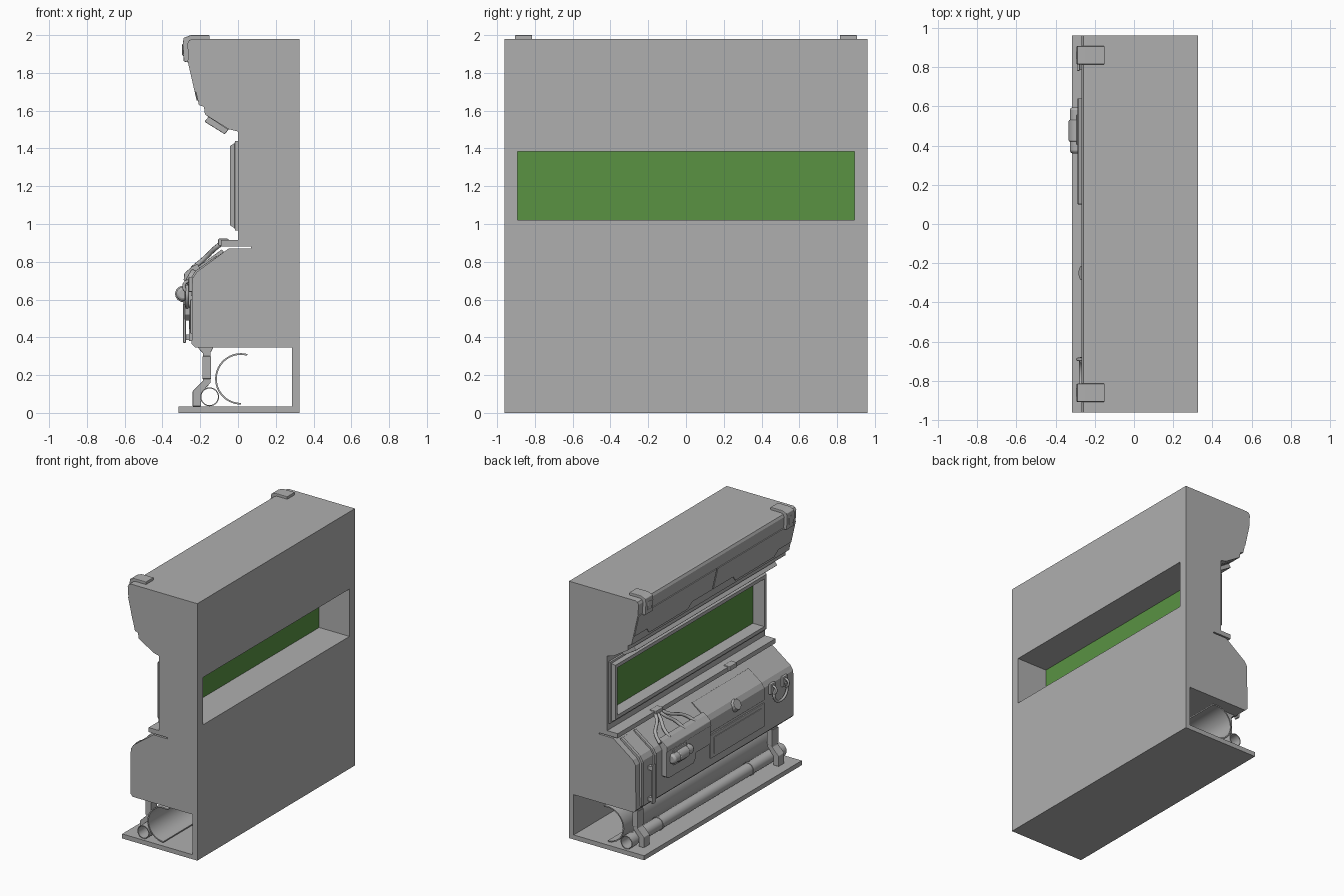
import bpy, bmesh, math
from mathutils import Vector

if "Cube" in bpy.data.objects:
    bpy.data.objects.remove(bpy.data.objects["Cube"])


def material(name, color):
    m = bpy.data.materials.new(name)
    m.diffuse_color = color
    m.use_nodes = True
    m.node_tree.nodes["Principled BSDF"].inputs["Base Color"].default_value = m.diffuse_color
    return m


GREY = material("dark_grey", (0.43, 0.43, 0.43, 1))
GREEN = material("green_glass", (0.10, 0.29, 0.055, 1))


def finish(bm, name, bevel=0.0, smooth=False, mat=GREY):
    bmesh.ops.recalc_face_normals(bm, faces=bm.faces[:])
    me = bpy.data.meshes.new(name)
    bm.to_mesh(me)
    bm.free()
    me.materials.append(mat)
    ob = bpy.data.objects.new(name, me)
    bpy.context.collection.objects.link(ob)
    if bevel:
        m = ob.modifiers.new("bevel", "BEVEL")
        m.width, m.segments, m.limit_method = bevel, 2, "ANGLE"
    if smooth:
        bpy.ops.object.select_all(action="DESELECT")
        ob.select_set(True)
        bpy.context.view_layer.objects.active = ob
        bpy.ops.object.shade_smooth_by_angle()
    return ob


def slab(name, pts, offset, bevel=0.0, smooth=False, mat=GREY):
    """Polygon of 3D points extruded along a vector."""
    bm = bmesh.new()
    a = [bm.verts.new(p) for p in pts]
    b = [bm.verts.new(Vector(p) + Vector(offset)) for p in pts]
    bm.faces.new(a)
    bm.faces.new(b[::-1])
    n = len(a)
    for i in range(n):
        j = (i + 1) % n
        bm.faces.new((a[i], a[j], b[j], b[i]))
    return finish(bm, name, bevel, smooth, mat)


def prism(name, xz, y0, y1, bevel=0.0, smooth=False, mat=GREY):
    return slab(name, [(x, y0, z) for x, z in xz], (0, y1 - y0, 0), bevel, smooth, mat)


def box(name, x0, x1, y0, y1, z0, z1, bevel=0.0, mat=GREY):
    return prism(name, [(x0, z0), (x1, z0), (x1, z1), (x0, z1)], y0, y1, bevel, False, mat)


def rod(name, x, z, r, y0, y1, bevel=0.0, sides=24):
    ring = [2 * math.pi * i / sides for i in range(sides)]
    return prism(name, [(x + r * math.cos(t), z + r * math.sin(t)) for t in ring], y0, y1, bevel, True)


def lathe(name, loops, close=True, smooth=False):
    """Bridges a closed series of equal vertex loops."""
    bm = bmesh.new()
    rows = [[bm.verts.new(p) for p in loop] for loop in loops]
    for k, a in enumerate(rows):
        b = rows[(k + 1) % len(rows)]
        for i in range(len(a)):
            j = (i + 1) % len(a)
            bm.faces.new((a[i], a[j], b[j], b[i]))
    return finish(bm, name, 0, smooth)


def pipe(name, x, z, r_in, r_out, y0, y1, sides=24):
    ang = [2 * math.pi * i / sides for i in range(sides)]
    lathe(name, [[(x + r * math.cos(t), y, z + r * math.sin(t)) for t in ang]
                 for r, y in ((r_in, y0), (r_out, y0), (r_out, y1), (r_in, y1))], smooth=True)


def tube(name, pts, r):
    cu = bpy.data.curves.new(name, "CURVE")
    cu.dimensions, cu.bevel_depth, cu.bevel_resolution = "3D", r, 2
    cu.use_fill_caps, cu.resolution_u = True, 6
    cu.materials.append(GREY)
    sp = cu.splines.new("BEZIER")
    sp.bezier_points.add(len(pts) - 1)
    for bp, p in zip(sp.bezier_points, pts):
        bp.co = p
        bp.handle_left_type = bp.handle_right_type = "AUTO"
    ob = bpy.data.objects.new(name, cu)
    bpy.context.collection.objects.link(ob)
    bpy.ops.object.select_all(action="DESELECT")
    ob.select_set(True)
    bpy.context.view_layer.objects.active = ob
    bpy.ops.object.convert(target="MESH")


# wall body: one side profile with the window opening cut through
body = prism("wall_body", [
    (0.325, 0), (0.325, 1.98), (-0.24, 1.98), (-0.258, 1.973), (-0.268, 1.955), (-0.262, 1.87),
    (-0.207, 1.63), (-0.18, 1.62), (-0.175, 1.58), (-0.05, 1.502), (0, 1.49),
    (0, 0.915), (-0.09, 0.915), (-0.09, 0.88), (0.07, 0.88), (0.07, 0.87),
    (-0.05, 0.87), (-0.22, 0.745), (-0.242, 0.71), (-0.245, 0.365), (-0.225, 0.345),
    (0.285, 0.345), (0.285, 0.035), (-0.315, 0.035), (-0.315, 0)], -0.96, 0.96)
cutter = box("window_cutter", -0.2, 0.5, -0.893, 0.893, 1.02, 1.385)
cutter.hide_render = True
cutter.hide_set(True)
cut = body.modifiers.new("window", "BOOLEAN")
cut.object, cut.operation, cut.solver = cutter, "DIFFERENCE", "EXACT"

# stepped window frame made of nested rectangular loops (x, half width, half height)
lathe("window_frame", [[(x, sy * w, 1.203 + sz * h) for sy, sz in ((-1, -1), (1, -1), (1, 1), (-1, 1))]
      for x, w, h in [(0.004, .945, .237), (-.015, .945, .237), (-.018, .935, .225),
                      (-.042, .92, .21), (-.042, .893, .183), (0.004, .893, .183)]])
box("window_glass", 0.055, 0.067, -0.893, 0.893, 1.02, 1.385, mat=GREEN)


# overhang: two notched cover panels, lamp strip and top clamps
def slant(y, z):
    return (-0.262 + (1.87 - z) * 0.229, y, z)


for s in (-1, 1):
    yz = [(.006, 1.87), (.955, 1.87), (.955, 1.70), (.80, 1.70), (.76, 1.655), (.29, 1.655), (.25, 1.70), (.006, 1.70)]
    slab("overhang_panel", [slant(s * y, z) for y, z in yz], (-0.006, 0, -0.0014))
    prism("top_clamp", [(-.15, 1.975), (-.15, 2.0), (-.25, 2.0), (-.288, 1.985), (-.293, 1.95), (-.287, 1.86),
                        (-.262, 1.855), (-.252, 1.9), (-.255, 1.97)], s * .86 - .046, s * .86 + .046, 0.004)
    box("clamp_pad", -.296, -.26, s * .86 - .022, s * .86 + .022, 1.89, 1.955, 0.006)
prism("lamp_housing", [(-.145, 1.583), (-.165, 1.572), (-.052, 1.498), (-.035, 1.505)], -.9, .9)
prism("lamp_strip", [(-.152, 1.572), (-.178, 1.542), (-.07, 1.475), (-.05, 1.5)], -.86, .86, 0.004)

# tabs on the ledge under the window
for y in (.47, -.43):
    box("ledge_tab", -.105, -.05, y - .045, y + .045, .885, .922, .005)


# bent ribs and raised skins over the sloped front of the cabinet
def bent(name, y0, y1, t, bottom, top=(-.075, .852)):
    x, z = top
    prism(name, [(x, z), (x - .6 * t, z + .8 * t), (-.221 - .8 * t, .746 + .7 * t),
                 (-.242 - t, .715), (-.242 - t, bottom), (-.24, bottom), (-.24, .71), (-.218, .743)],
          y0, y1, 0.002)


for y in (.90, .74):
    bent("front_rib", y - .012, y + .012, .017, .38)
bent("front_skin", .752, .888, .006, .38)
bent("right_skin", -.60, .09, .007, .62, (-.11, .826))
box("lower_front_panel", -.253, -.24, -.6, .06, .42, .60, .004)
box("lower_panel_inset", -.258, -.25, -.56, .02, .445, .575, .003)
box("pull_bar", -.291, -.276, .78, .82, .37, .67, .005)
for z in (.40, .64):
    box("pull_bar_mount", -.28, -.24, .785, .815, z - .015, z + .015)

# control plate with an L outline and the horizontal canister
prism("control_plate_hood", [(-.2, .765), (-.215, .79), (-.243, .775), (-.284, .74), (-.288, .70),
                             (-.24, .70)], .10, .64, 0.004)
slab("control_plate", [(-.24, y, z) for y, z in
     ((.64, .71), (.64, .51), (.61, .49), (.31, .49), (.28, .52), (.28, .56), (.10, .56), (.10, .71))],
     (-.042, 0, 0), 0.004)
box("canister_mount", -.292, -.27, .40, .56, .57, .69, .006)
rod("canister_core", -.290, .63, .037, .36, .595, .014)
rod("canister_sleeve", -.290, .63, .043, .42, .53, .006)

# hoses fanning from the ledge to the control plate
for y0, y1 in ((.50, .66), (.48, .54), (.46, .36), (.44, .22)):
    tube("hose", [(-.085, y0, .90), (-.125, y0 * .8 + y1 * .2, .868),
                  (-.18, y0 * .2 + y1 * .8, .815), (-.24, y1, .765)], .013)

# round knob on the slope
bm = bmesh.new()
bmesh.ops.create_cone(bm, cap_ends=True, segments=12, radius1=.048, radius2=.04, depth=.05)
knob = finish(bm, "slope_knob", .004)
knob.location = (-.243, -.25, .715)
knob.rotation_euler = (0, math.radians(-60), 0)

# hooks with a hanging cable
for y in (-.69, -.84):
    box("hook_plate", -.262, -.24, y - .03, y + .03, .64, .72, .005)
    tube("hook", [(-.25, y, .70), (-.278, y, .69), (-.285, y, .66), (-.268, y, .64)], .009)
tube("hanging_cable", [(-.268, -.70, .675), (-.27, -.69, .61), (-.27, -.765, .56),
                       (-.27, -.845, .61), (-.268, -.83, .675)], .010)

# curved trough in the lower tunnel
arc = [math.radians(75 + 195 * i / 28) for i in range(29)]
prism("curved_trough", [(.015 + .136 * math.cos(t), .18 + .136 * math.sin(t)) for t in arc] +
      [(.015 + .127 * math.cos(t), .18 + .127 * math.sin(t)) for t in arc[::-1]], -.93, .93, 0, True)

# hollow floor pipe with collars and the leg brackets that hold it
pipe("floor_pipe", -.15, .085, .044, .046, -.94, .94)
for s in (-1, 1):
    pipe("pipe_end_sleeve", -.15, .085, .045, .050, s * .90 - .04, s * .90 + .04)
    pipe("pipe_collar", -.15, .085, .045, .050, s * .55 - .012, s * .55 + .012)
    y = s * .82
    prism("leg_bracket", [(-.24, .035), (-.24, .115), (-.185, .17), (-.185, .315), (-.215, .348),
                          (-.13, .348), (-.145, .32), (-.145, .16), (-.195, .105), (-.195, .035)],
          y - .035, y + .035, 0.003)
    box("bracket_band", -.188, -.142, y - .038, y + .038, .18, .30, .003)
